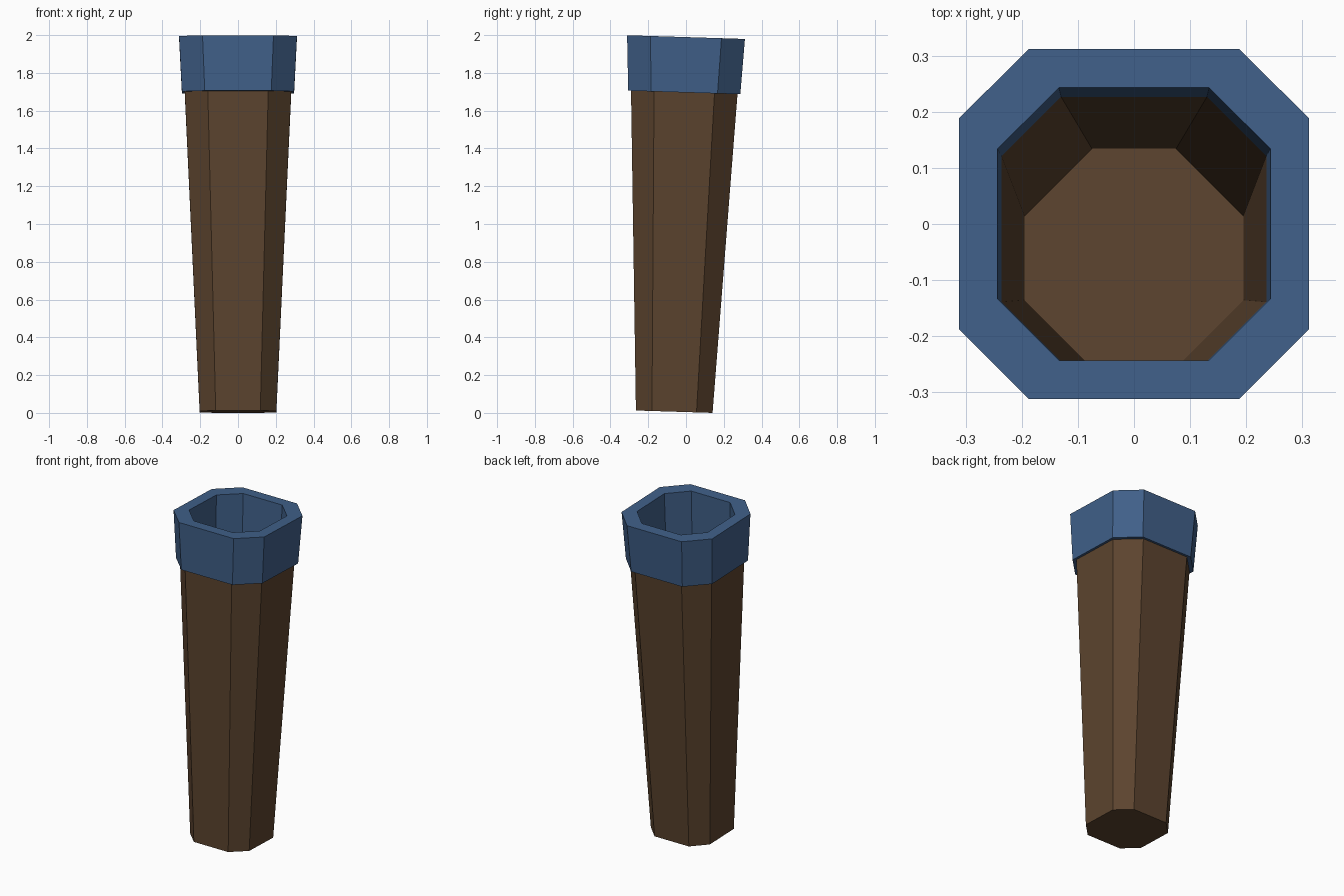
import bpy, bmesh
from math import radians
from mathutils import Matrix

if "Cube" in bpy.data.objects:
    bpy.data.objects.remove(bpy.data.objects["Cube"])

# Whole model leans slightly about the x axis
LEAN = Matrix.Translation((0, -0.0623, 0.0064)) @ Matrix.Rotation(radians(-1.8), 4, 'X')


def material(name, rgb):
    m = bpy.data.materials.new(name)
    m.diffuse_color = (*rgb, 1)
    m.use_nodes = True
    m.node_tree.nodes["Principled BSDF"].inputs["Base Color"].default_value = m.diffuse_color
    return m


def octagon(bm, half, flat, z):
    pts = [(flat, -half), (half, -flat), (half, flat), (flat, half),
           (-flat, half), (-half, flat), (-half, -flat), (-flat, -half)]
    return [bm.verts.new((x, y, z)) for x, y in pts]


def shell(name, profile, mat, cap_first=False, cap_last=False):
    """Skin a chain of octagonal rings: (half width, half flat, height)."""
    bm = bmesh.new()
    rings = [octagon(bm, *p) for p in profile]
    for a, b in zip(rings, rings[1:]):
        for i in range(8):
            j = (i + 1) % 8
            bm.faces.new((a[i], a[j], b[j], b[i]))
    if cap_first:
        bm.faces.new(rings[0][::-1])
    if cap_last:
        bm.faces.new(rings[-1])
    bm.transform(LEAN)
    me = bpy.data.meshes.new(name)
    bm.to_mesh(me)
    bm.free()
    me.materials.append(mat)
    ob = bpy.data.objects.new(name, me)
    bpy.context.collection.objects.link(ob)
    return ob


brown = material("brown", (0.107, 0.058, 0.028))
blue = material("blue", (0.0513, 0.117, 0.250))

# Tapered body: outer wall, then inner wall down to the floor
shell("body_outer", [(0.203, 0.118, 0), (0.282, 0.160, 1.691)], brown, cap_first=True)
shell("body_inner", [(0.236, 0.130, 1.691), (0.195, 0.075, 0.05)], brown, cap_last=True)

# Collar: underside ledge, outer wall, rim, inner wall
shell("collar", [(0.282, 0.160, 1.691), (0.297, 0.176, 1.691), (0.312, 0.188, 1.984),
                 (0.243, 0.134, 1.984), (0.236, 0.130, 1.691)], blue)
